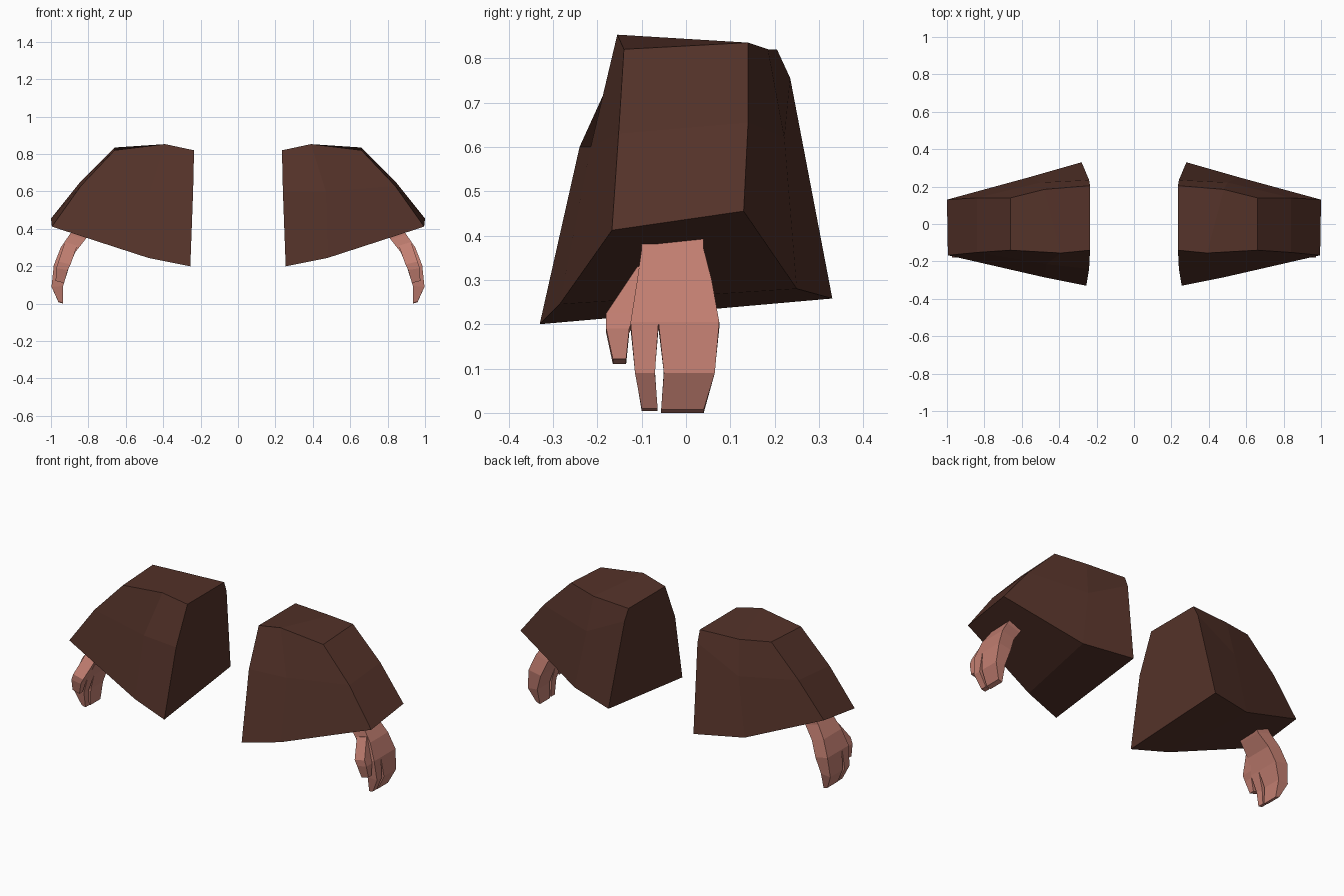
import bpy
import bmesh


def material(name, color):
    m = bpy.data.materials.new(name)
    m.diffuse_color = (*color, 1)
    return m


cloth = material("brown cloth", (0.088, 0.032, 0.022))
skin = material("skin", (0.54, 0.21, 0.165))


def finish(name, bm, mat):
    """Turn a bmesh into an object mirrored to both sides."""
    bmesh.ops.remove_doubles(bm, verts=bm.verts, dist=0.0005)
    bmesh.ops.recalc_face_normals(bm, faces=bm.faces)
    me = bpy.data.meshes.new(name)
    bm.to_mesh(me)
    bm.free()
    me.materials.append(mat)
    ob = bpy.data.objects.new(name, me)
    bpy.context.collection.objects.link(ob)
    mod = ob.modifiers.new("Mirror", "MIRROR")
    mod.use_mirror_merge = False
    return ob


def sleeve():
    # front and back panels: top edge, middle row, bottom edge
    front = [(0.235, -0.14, 0.82), (0.39, -0.155, 0.853), (0.66, -0.14, 0.82),
             (0.84, -0.152, 0.63), (0.995, -0.167, 0.412),
             (0.48, -0.285, 0.245), (0.255, -0.33, 0.2),
             (0.24, -0.24, 0.6), (0.47, -0.215, 0.6)]
    back = [(0.235, 0.205, 0.82), (0.48, 0.185, 0.82), (0.66, 0.14, 0.835),
            (0.84, 0.14, 0.655), (1.0, 0.13, 0.455),
            (0.56, 0.25, 0.28), (0.28, 0.33, 0.258),
            (0.24, 0.235, 0.755), (0.5, 0.222, 0.62)]
    bm = bmesh.new()
    f = [bm.verts.new(p) for p in front]
    b = [bm.verts.new(p) for p in back]
    for v in (f, b):
        for quad in ((0, 1, 8, 7), (1, 2, 3, 8), (7, 8, 5, 6), (8, 3, 4, 5)):
            bm.faces.new([v[i] for i in quad])
    # top, cuff side, underside and inner end bridge the two panels
    for i, j in ((0, 1), (1, 2), (2, 3), (3, 4), (4, 5), (5, 6)):
        bm.faces.new((f[i], f[j], b[j], b[i]))
    bm.faces.new((f[0], f[7], f[6], b[6], b[7], b[0]))
    finish("sleeve", bm, cloth)


def loft(bm, sections):
    """Sections: inner x, inner z, outer x, outer z, front y, back y."""
    rings = []
    for xi, zi, xo, zo, y0, y1 in sections:
        rings.append([bm.verts.new(p) for p in
                      ((xi, y0, zi), (xo, y0, zo), (xo, y1, zo), (xi, y1, zi))])
    for a, c in zip(rings, rings[1:]):
        for i in range(4):
            j = (i + 1) % 4
            bm.faces.new((a[i], a[j], c[j], c[i]))
    bm.faces.new(rings[0])
    bm.faces.new(rings[-1])


def part(name, sections):
    bm = bmesh.new()
    loft(bm, sections)
    finish(name, bm, skin)


sleeve()
part("palm", [(0.78, 0.40, 0.85, 0.44, -0.10, 0.04),
              (0.815, 0.345, 0.90, 0.37, -0.10, 0.04),
              (0.87, 0.275, 0.948, 0.30, -0.11, 0.058),
              (0.905, 0.19, 0.985, 0.205, -0.125, 0.075)])
part("front_finger", [(0.905, 0.19, 0.985, 0.205, -0.125, -0.062),
                      (0.935, 0.095, 0.997, 0.09, -0.115, -0.07),
                      (0.935, 0.004, 0.96, 0.01, -0.10, -0.064)])
part("back_fingers", [(0.905, 0.19, 0.985, 0.205, -0.062, 0.075),
                      (0.935, 0.095, 0.997, 0.09, -0.05, 0.065),
                      (0.935, 0.0, 0.96, 0.008, -0.056, 0.04)])
part("thumb", [(0.86, 0.31, 0.925, 0.33, -0.11, -0.07),
               (0.895, 0.21, 0.96, 0.225, -0.18, -0.115),
               (0.91, 0.18, 0.972, 0.19, -0.18, -0.128),
               (0.93, 0.11, 0.975, 0.122, -0.165, -0.135)])
